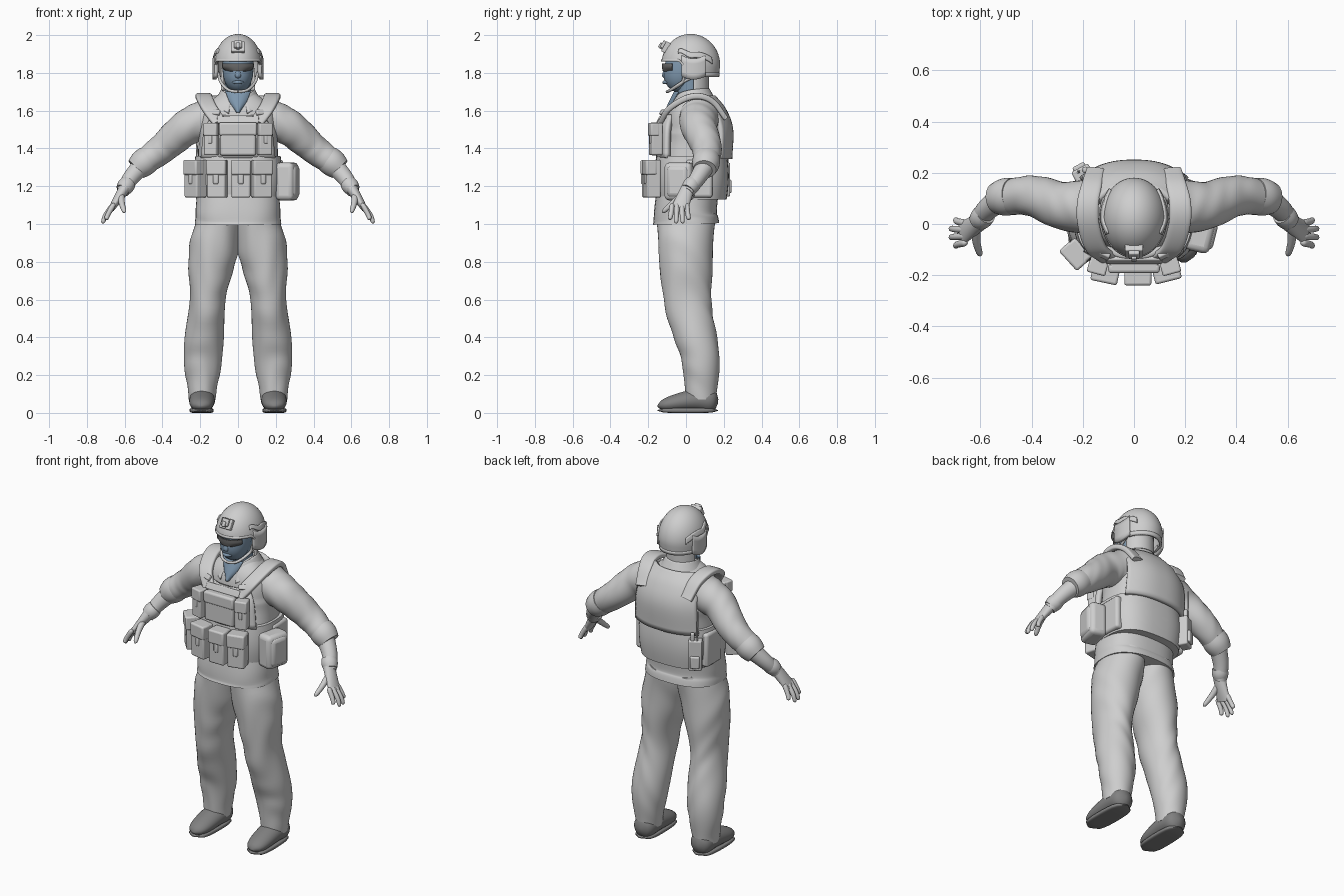
import bpy, bmesh, math
from math import sin, cos, pi, radians
from mathutils import Vector, Matrix

if "Cube" in bpy.data.objects:
    bpy.data.objects.remove(bpy.data.objects["Cube"], do_unlink=True)


def material(name, red, green, blue):
    mat = bpy.data.materials.new(name)
    mat.use_nodes = True
    mat.diffuse_color = (red, green, blue, 1)
    mat.node_tree.nodes["Principled BSDF"].inputs["Base Color"].default_value = mat.diffuse_color
    return mat


CLOTH = material("light grey cloth", .62, .62, .62)
BOOT = material("dark grey leather", .22, .22, .22)
SKIN = material("blue grey skin", .21, .31, .42)
LENS = material("smoked lens", .14, .14, .14)
SIDEWAYS = Vector((1, 0, 0))
FORWARD = Vector((0, 1, 0))
SIDES = {"left": 1, "right": -1}


def finish(name, bm, mat, angle=50):
    bmesh.ops.remove_doubles(bm, verts=bm.verts, dist=.0002)
    bmesh.ops.recalc_face_normals(bm, faces=bm.faces)
    mesh = bpy.data.meshes.new(name)
    bm.to_mesh(mesh)
    bm.free()
    mesh.materials.append(mat)
    ob = bpy.data.objects.new(name, mesh)
    bpy.context.collection.objects.link(ob)
    bpy.ops.object.select_all(action='DESELECT')
    ob.select_set(True)
    bpy.context.view_layer.objects.active = ob
    bpy.ops.object.shade_smooth_by_angle(angle=radians(angle))
    return ob


def spline(rows, steps):
    """Smooth interpolation through rows of numbers."""
    rows = [Vector(row) for row in rows]
    padded = [2 * rows[0] - rows[1], *rows, 2 * rows[-1] - rows[-2]]
    out = []
    for a, b, c, d in zip(padded, padded[1:], padded[2:], padded[3:]):
        for i in range(steps):
            t = i / steps
            out.append(b + (c - a) * t / 2 + (2 * a - 5 * b + 4 * c - d) * t * t / 2
                       + (3 * b - a - 3 * c + d) * t ** 3 / 2)
    return out + [rows[-1]]


def tube(name, centres, sizes, mat=CLOTH, side=1, ref=FORWARD, count=32, power=2, folds=0):
    """Skin over rings; sizes are the radii along ref and across it."""
    bm = bmesh.new()
    loops = []
    last = len(centres) - 1
    for i, (centre, (along, across)) in enumerate(zip(centres, sizes)):
        tangent = (centres[min(i + 1, last)] - centres[max(i - 1, 0)]).normalized()
        u = (ref - tangent * ref.dot(tangent)).normalized()
        v = tangent.cross(u)
        loop = []
        for j in range(count):
            a = 2 * pi * j / count
            c, s = (math.copysign(abs(q) ** (2 / power), q) for q in (cos(a), sin(a)))
            fold = 1 + folds * sin(30 * i / last + 3 * sin(a) + 2 * cos(2 * a + i / 5))
            p = centre + (u * c * along + v * s * across) * fold
            loop.append(bm.verts.new((p.x * side, p.y, max(p.z, 0))))
        loops.append(loop)
    for lower, upper in zip(loops, loops[1:]):
        for j in range(count):
            bm.faces.new((lower[j], lower[j - 1], upper[j - 1], upper[j]))
    bm.faces.new(loops[0])
    bm.faces.new(loops[-1])
    return finish(name, bm, mat)


def limb(name, path, start, end, across=lambda t: 1, swell=0, round_ends=0, steps=10, **options):
    """Tapered tube along a path, optionally swollen or with rounded ends."""
    centres = spline(path, steps)
    sizes = []
    for i in range(len(centres)):
        t = i / (len(centres) - 1)
        radius = start + (end - start) * t + swell * sin(pi * t)
        if round_ends:
            radius *= math.sqrt(max(1 - abs(2 * t - 1) ** round_ends, .03))
        sizes.append((radius, radius * across(t)))
    return tube(name, centres, sizes, **options)


def sheet(name, surface, mat=CLOTH, columns=24, rows=12, thick=.012):
    """Thickened surface(u, v) with u in -1..1 and v in 0..1."""
    bm = bmesh.new()
    grid = [[bm.verts.new(surface(2 * i / columns - 1, j / rows)) for i in range(columns + 1)]
            for j in range(rows + 1)]
    for lower, upper in zip(grid, grid[1:]):
        for i in range(columns):
            bm.faces.new((lower[i], lower[i + 1], upper[i + 1], upper[i]))
    modifier = finish(name, bm, mat).modifiers.new("thickness", 'SOLIDIFY')
    modifier.thickness, modifier.offset = thick, 0


def panel(name, outline, bow, **options):
    """Curved plate; outline rows are height, half width and depth."""
    points = spline(outline, 6)

    def surface(u, v):
        height, width, depth = points[round(v * (len(points) - 1))]
        return u * width, depth + bow * abs(u) ** 2.5, height
    sheet(name, surface, rows=len(points) - 1, **options)


def block(name, place, size, turn=0, tilt=0, bevel=.01, extras=()):
    """Rounded box; extras are (offset, scale) as fractions of its size."""
    bm = bmesh.new()
    base = (Matrix.Translation(place) @ Matrix.Rotation(radians(turn), 4, 'Z')
            @ Matrix.Rotation(radians(tilt), 4, 'X') @ Matrix.Diagonal((*size, 1)))
    for offset, scale in [((0, 0, 0), (1, 1, 1)), *extras]:
        bmesh.ops.create_cube(bm, size=1, matrix=base @ Matrix.Translation(offset) @ Matrix.Diagonal((*scale, 1)))
    modifier = finish(name, bm, CLOTH, 40).modifiers.new("round", 'BEVEL')
    modifier.width, modifier.segments = bevel, 3


FLAP = ((0, -.2, .3), (1.06, .8, .4))
TAB = ((0, -.45, 0), (.3, .25, .3))

# Jacket: height, depth, radius front to back, radius sideways
rings = spline([(1, 0, .175, .228), (1.1, 0, .165, .222), (1.4, .04, .16, .21), (1.5, .05, .16, .21),
                (1.6, .04, .13, .19), (1.7, .06, .07, .08)], 8)
tube("jacket", [Vector((0, ring[1], ring[0])) for ring in rings], [ring[2:] for ring in rings],
     count=48, power=2.5, folds=.005)


def collar(u, v):
    angle = u * 2.75
    radius = .13 - .045 * v
    drop = abs(u) ** 4
    return (radius * sin(angle), .035 + radius * cos(angle) * (1 + drop / 8),
            1.63 + .085 * v - .045 * drop)


sheet("collar", collar, columns=40, thick=.01)
panel("open_neck", [(1.59, .005, -.11), (1.64, .04, -.09), (1.7, .065, -.06)], .02, mat=SKIN, thick=.008)

# Head
limb("neck", [(0, .03, 1.58), (0, .015, 1.8)], .07, .07, mat=SKIN)
limb("head", [(0, -.055, 1.7), (0, .02, 1.95)], .093, .1, across=lambda t: .85, round_ends=2.5, steps=24, mat=SKIN)
limb("nose", [(0, -.112, 1.77), (0, -.1, 1.84)], .02, .012, round_ends=4, mat=SKIN, count=16)
limb("lips", [(-.03, -.1, 1.75), (0, -.115, 1.75), (.03, -.1, 1.75)], .01, .01, round_ends=2, mat=SKIN, count=12)
panel("glasses", [(1.81, .06, -.12), (1.83, .08, -.123), (1.85, .08, -.123)], .05, mat=LENS, thick=.008)
sheet("nape_pad", lambda u, v: (.086 * sin(u * 1.4), .025 + .09 * cos(u * 1.4), 1.66 + v / 6), rows=4)


# Helmet: an ellipsoid whose lower edge drops towards the back
def dome(u, v, grow=0):
    angle = u * pi
    back = min(max(.9 - 2 * cos(angle), 0), 1)
    edge = 1.86 - .08 * back * back * (3 - 2 * back)
    height = edge + (2 - edge) * sin(v * pi / 2)
    k = (height - 1.84) / .16
    radius = math.sqrt(max(1 - k * k, 0)) if k > 0 else 1 + k / 7
    return ((.122 + grow) * radius * sin(angle), .025 - (.15 + grow) * radius * cos(angle), height)


sheet("helmet", dome, columns=64, rows=20)
sheet("helmet_rim", lambda u, v: dome(u, v / 16, .005), columns=64, rows=2, thick=.008)
block("helmet_mount", (0, -.105, 1.935), (.07, .03, .06), tilt=-30, bevel=.005,
      extras=[((0, -.5, .1), (.6, 1, .7)), ((0, -.7, -.1), (.3, 1.2, .5))])
for tag, s in SIDES.items():
    sheet(tag + "_helmet_rail", lambda u, v: dome(s * (.55 + u / 5), .3 + v / 10 - u * u / 10, .008),
          rows=4, thick=.014)
    sheet(tag + "_ear_guard", lambda u, v: (s * (.126 - u * u / 80), .04 + .06 * u, 1.765 + u * u / 60 + v / 9),
          rows=4, thick=.02)
    for part, y in (("front", -.01), ("rear", .08)):
        limb(tag + "_chin_strap_" + part, [(.105, y, 1.8), (.09, -.02, 1.75), (.05, -.08, 1.71), (0, -.1, 1.7)],
             .008, .008, side=s, count=10)

# Vest
limb("waist_band", [(0, .03, 1.13), (0, .03, 1.36)], .185, .188, lambda t: 1.2, swell=.01, count=48, power=2.7)
panel("vest_back", [(1.345, .205, .23), (1.5, .195, .235), (1.6, .18, .2), (1.67, .14, .145)], -.06, thick=.03)
panel("vest_front", [(1.35, .19, -.145), (1.5, .17, -.14), (1.57, .12, -.12)], .05, thick=.03)
block("chest_band", (0, -.14, 1.55), (.22, .02, .04), tilt=-25, bevel=.006)
for tag, s in SIDES.items():
    limb(tag + "_shoulder_strap", [(.1, -.135, 1.54), (.15, -.09, 1.61), (.178, 0, 1.665), (.18, .08, 1.675),
                                   (.165, .15, 1.64), (.15, .21, 1.56)],
         .035, .035, lambda t: .4, swell=.008, side=s, ref=SIDEWAYS, power=4)
    block(tag + "_strap_buckle", (s * .13, -.115, 1.59), (.075, .02, .03), s * 25, -35, .006)
    block(tag + "_vest_side", (s * .215, .07, 1.24), (.05, .14, .2), bevel=.015)

# Pouches
block("chest_pouch", (0, -.165, 1.45), (.19, .045, .175), bevel=.012, extras=[FLAP])
for tag, s in SIDES.items():
    block(tag + "_chest_pouch", (s * .14, -.16, 1.45), (.07, .06, .17), s * 15, extras=[FLAP, TAB])
for x, y, turn in ((-.225, -.115, -48), (-.11, -.185, -12), (.015, -.195, 0), (.125, -.18, 14)):
    block("magazine_pouch", (x, y, 1.24), (.1, .075, .2), turn, extras=[FLAP, TAB])
block("utility_pouch", (.26, -.035, 1.225), (.1, .15, .2), -14, bevel=.025, extras=[((.1, 0, 0), (1, .8, .85))])
block("radio", (-.2, .195, 1.235), (.075, .055, .18), 28, bevel=.008,
      extras=[((0, .5, -.2), (.7, .5, .4)), ((.2, .2, .6), (.3, .4, .3))])
limb("radio_antenna", [(-.215, .205, 1.3), (-.22, .2, 1.5)], .006, .004, count=8)
block("sleeve_patch", (.335, .035, 1.49), (.05, .02, .08), 25, 20, .007)

for tag, s in SIDES.items():
    # Arm
    limb(tag + "_sleeve", [(.15, .07, 1.56), (.27, .07, 1.51), (.4, .11, 1.4), (.52, .1, 1.31)], .11, .064,
         side=s, folds=.015)
    limb(tag + "_rolled_cuff", [(.47, .11, 1.35), (.54, .1, 1.29)], .07, .06, swell=.008, side=s)
    limb(tag + "_forearm", [(.5, .11, 1.32), (.57, .06, 1.24), (.61, .01, 1.17)], .052, .034, side=s)
    # Gloved hand
    limb(tag + "_glove_cuff", [(.58, .04, 1.22), (.61, .01, 1.18)], .042, .038, swell=.005, side=s)
    limb(tag + "_palm", [(.6, .01, 1.19), (.67, -.035, 1.08)], .036, .045, lambda t: .85 - t / 2, side=s)
    for i, finger in enumerate(("index", "middle", "ring", "little")):
        spread = i - 1.5
        bend = spread * spread / 100
        y = -.035 + spread / 40
        limb(tag + "_" + finger + "_finger",
             [(.655, y, 1.11), (.7 - bend / 2, y + spread / 200, 1.05), (.72 - bend, y + spread / 100, 1 + bend)],
             .015, .011, round_ends=8, side=s, count=12)
    limb(tag + "_thumb", [(.62, -.01, 1.16), (.615, -.07, 1.11), (.6, -.125, 1.06)], .02, .012,
         round_ends=8, side=s, count=12)
    # Leg
    limb(tag + "_trouser_leg", [(.09, 0, 1.05), (.14, 0, .8), (.165, .015, .55), (.185, .075, .3), (.19, .08, .07)],
         .157, .08, lambda t: .76 + t / 5 + cos(11 * t - 2) / 10, swell=.004, side=s, count=40, folds=.018)
    limb(tag + "_boot", [(.19, .17, .06), (.19, .05, .068), (.195, -.15, .035)], .06, .058, lambda t: 1.1 - t / 2,
         swell=.01, round_ends=6, mat=BOOT, side=s, ref=SIDEWAYS)
    limb(tag + "_boot_sole", [(.19, .17, .013), (.195, -.15, .013)], .056, .056, lambda t: .22, swell=.008,
         round_ends=6, mat=BOOT, side=s, ref=SIDEWAYS, power=4)
